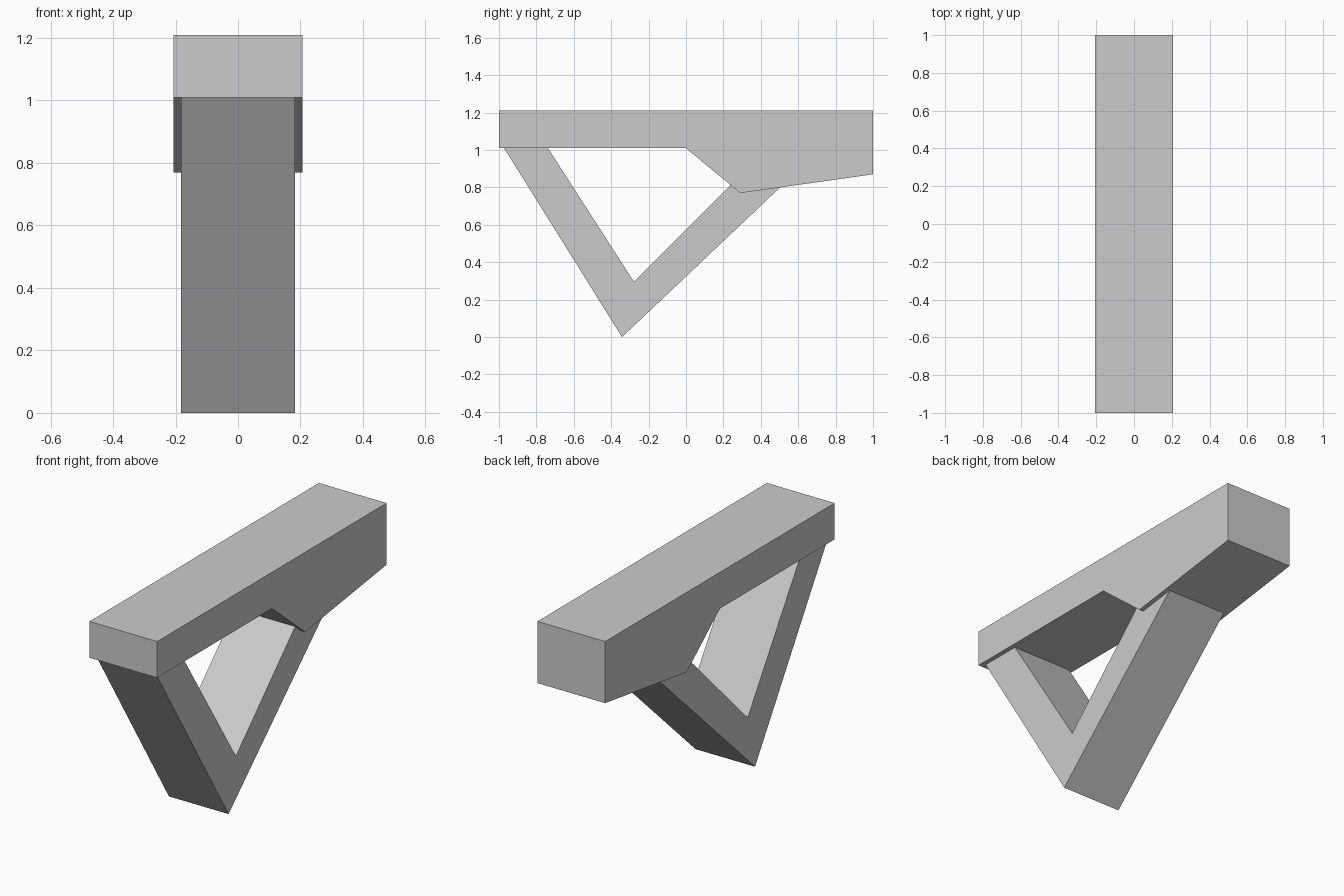
import bpy
import bmesh

default = bpy.data.objects.get("Cube")
if default:
    bpy.data.objects.remove(default, do_unlink=True)

# Single flat grey
grey = bpy.data.materials.new("light_grey")
grey.use_nodes = True
colour = (0.6, 0.6, 0.6, 1)
grey.diffuse_color = colour
grey.node_tree.nodes["Principled BSDF"].inputs["Base Color"].default_value = colour


def side_prism(name, profile, half_width):
    """Extrude a (y, z) side profile symmetrically across x."""
    bm = bmesh.new()
    face = bm.faces.new([bm.verts.new((-half_width, y, z)) for y, z in profile])
    result = bmesh.ops.extrude_face_region(bm, geom=[face])
    moved = [v for v in result["geom"] if isinstance(v, bmesh.types.BMVert)]
    bmesh.ops.translate(bm, verts=moved, vec=(2 * half_width, 0, 0))
    bmesh.ops.recalc_face_normals(bm, faces=bm.faces)
    mesh = bpy.data.meshes.new(name)
    bm.to_mesh(mesh)
    bm.free()
    mesh.materials.append(grey)
    obj = bpy.data.objects.new(name, mesh)
    bpy.context.collection.objects.link(obj)
    return obj


# Long top beam, deeper towards the back
side_prism("top_beam", [(-1, 1.01), (0, 1.01), (0.29, 0.77), (1, 0.87),
                        (1, 1.21), (-1, 1.21)], 0.207)

# V-shaped brace under the beam, its ends sunk into the beam
side_prism("v_brace", [(-0.985, 1.03), (-0.342, 0), (0.6, 0.892),
                       (0.4, 0.975), (-0.278, 0.295), (-0.751, 1.03)], 0.182)
